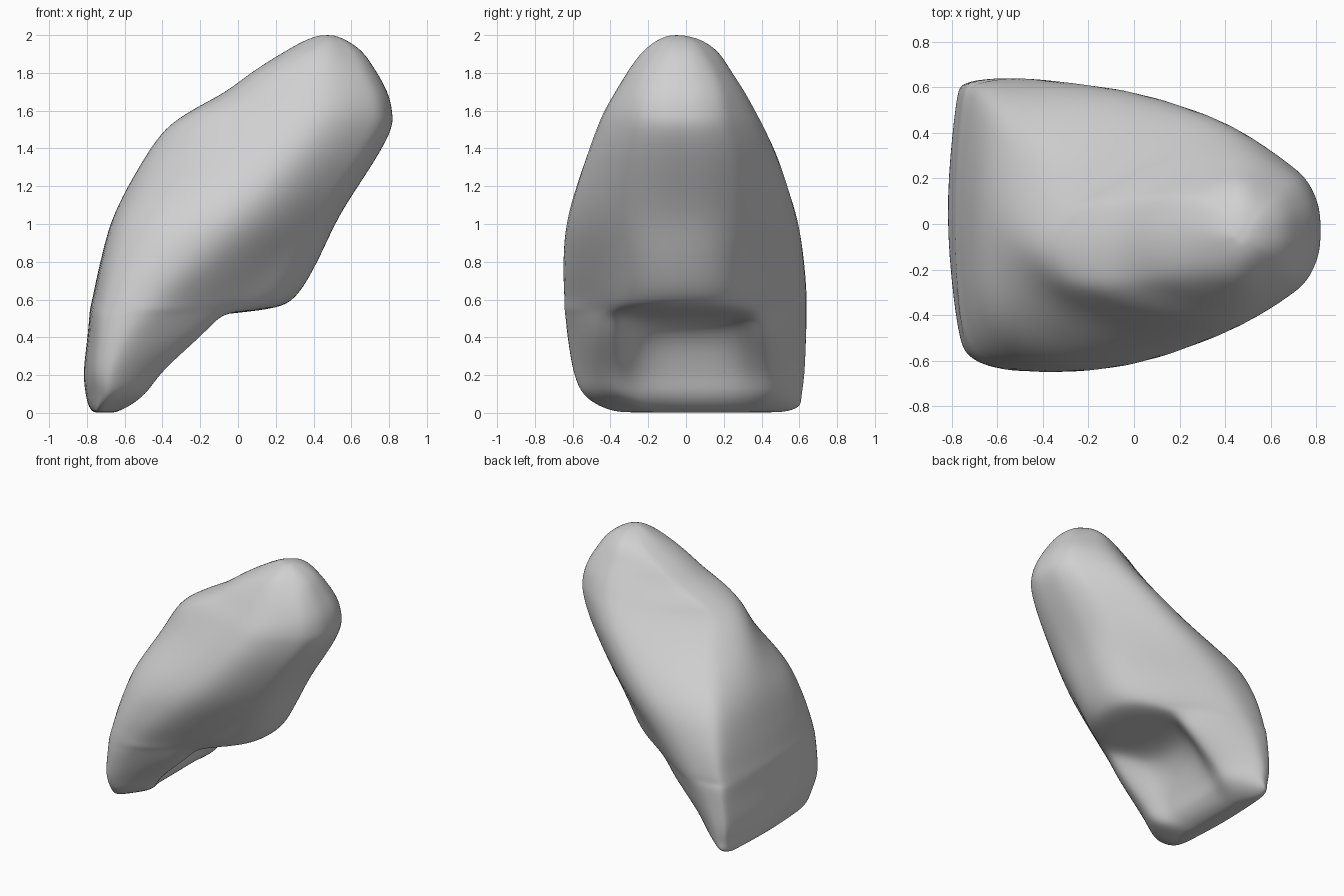
import bpy, bmesh
from mathutils import Vector

if "Cube" in bpy.data.objects:
    bpy.data.objects.remove(bpy.data.objects["Cube"], do_unlink=True)

# Cross-section keys: height, outer face x, edge inset, ridge y, rounded corner y,
# widest x, back width, front width, inner middle x, shoulder x, shoulder y
CROWN = [
    (0, -.76, .01, .47, .3, -.72, .5, .34, -.66, -.67, .3),
    (.03, -.79, .03, .56, .38, -.72, .6, .45, -.59, -.6, .36),
    (.1, -.81, .05, .585, .48, -.68, .615, .55, -.53, -.5, .42),
    (.22, -.82, .05, .6, .54, -.66, .63, .6, -.49, -.4, .43),
    (.4, -.8, .05, .61, .56, -.58, .635, .63, -.4, -.2, .42),
    (.5, -.79, .05, .61, .56, -.5, .635, .64, -.24, -.1, .4),
    (.55, -.785, .055, .6, .56, -.45, .635, .645, .17, -.04, .39),
    (.62, -.77, .06, .6, .56, -.4, .635, .645, .31, .05, .38),
    (.8, -.73, .065, .57, .53, -.24, .62, .65, .42, .21, .36),
]
ROOT = [
    (1.05, -.66, .09, .47, .48, 0, .59, .625, .54, .4, .35),
    (1.33, -.515, .14, .23, .37, .22, .51, .545, .72, .59, .32),
    (1.5, -.39, .09, .09, .3, .34, .435, .485, .81, .69, .28),
    (1.6, -.25, .06, .09, .28, .4, .38, .44, .815, .71, .26),
    (1.7, -.07, .06, .11, .26, .43, .32, .38, .79, .69, .24),
    (1.81, .08, .06, .12, .23, .45, .245, .31, .73, .64, .2),
    (1.91, .24, .05, .1, .18, .46, .175, .235, .66, .59, .14),
    (1.975, .36, .03, .03, .11, .47, .08, .15, .57, .54, .08),
    (2, .44, .01, -.04, .07, .47, -.02, .08, .5, .49, .02),
]
KEYS = [Vector(k) for k in CROWN + ROOT]
STEPS = 8


def hermite(a, b, ta, tb, t):
    """Smooth blend from a to b with the given end tangents."""
    s = 1 - t
    return a * (s * s * (1 + 2 * t)) + b * (t * t * (3 - 2 * t)) + ta * (t * s * s) - tb * (t * t * s)


def section(key):
    """Closed outline of one horizontal slice; each point has a roundness
    and the pull of the edges before and after it on its tangent."""
    z, xl, inset, ridge, corner, xw, back, front, xm, xs, sy = key
    mid = (back - front) / 2
    # Broad inner plateau, which is the bulge above the hollow and the hollow below
    xp, py = xs + (xm - xs) * .8, sy * .55
    outline = [
        (xl, (ridge - corner) / 2, 1, 1, 1),
        (xl + inset, ridge, .25, 1, 1),
        (xw, back, 1, 1, 1),
        (xs, mid + sy, 1, 1, .4),
        (xp, mid + py, 1, 1, 1),
        (xm, mid, 1, 1, 1),
        (xp, mid - py, 1, 1, 1),
        (xs, mid - sy, 1, .4, 1),
        (xw, -front, 1, 1, 1),
        (xl + inset * 1.3, -corner, .9, 1, 1),
    ]
    pts = [Vector((p[0], p[1], z)) for p in outline]
    n = len(pts)
    tans = []
    for i, (_, _, roundness, pull_in, pull_out) in enumerate(outline):
        before, after = pts[i] - pts[i - 1], pts[(i + 1) % n] - pts[i]
        way = (before.normalized() * pull_in + after.normalized() * pull_out).normalized()
        reach = min(before.length, after.length) * 1.1
        tans.append(way * reach * roundness)
    return [hermite(pts[i], pts[(i + 1) % n], tans[i], tans[(i + 1) % n], j / STEPS)
            for i in range(n) for j in range(STEPS)]


def key_tangent(i):
    if i in (0, len(KEYS) - 1):
        return KEYS[0] * 0
    return (KEYS[i + 1] - KEYS[i - 1]) / 2


# Slices interpolated between the keys
slices = []
for i in range(len(KEYS) - 1):
    for j in range(6):
        slices.append(hermite(KEYS[i], KEYS[i + 1], key_tangent(i), key_tangent(i + 1), j / 6))
slices.append(KEYS[-1])

# Loft the slices into one closed skin
bm = bmesh.new()
rings = [[bm.verts.new(p) for p in section(s)] for s in slices]
for low, high in zip(rings, rings[1:]):
    count = len(low)
    for i in range(count):
        k = (i + 1) % count
        bm.faces.new((low[i], low[k], high[k], high[i]))
for ring in (rings[0], rings[-1]):
    centre = bm.verts.new(sum((v.co for v in ring), Vector()) / len(ring))
    for i in range(len(ring)):
        bm.faces.new((centre, ring[i - 1], ring[i]))

# Soften the sculpted surface
for _ in range(8):
    bmesh.ops.smooth_vert(bm, verts=bm.verts, factor=.5, use_axis_x=True, use_axis_y=True, use_axis_z=True)
bmesh.ops.recalc_face_normals(bm, faces=bm.faces)
mesh = bpy.data.meshes.new("tooth")
bm.to_mesh(mesh)
bm.free()
tooth = bpy.data.objects.new("tooth", mesh)
bpy.context.collection.objects.link(tooth)

# Plain pale grey enamel
enamel = bpy.data.materials.new("pale_grey_enamel")
enamel.use_nodes = True
colour = (.63, .63, .63, 1)
enamel.diffuse_color = colour
enamel.node_tree.nodes["Principled BSDF"].inputs["Base Color"].default_value = colour
mesh.materials.append(enamel)

bpy.context.view_layer.objects.active = tooth
tooth.select_set(True)
bpy.ops.object.shade_smooth_by_angle(angle=1)
